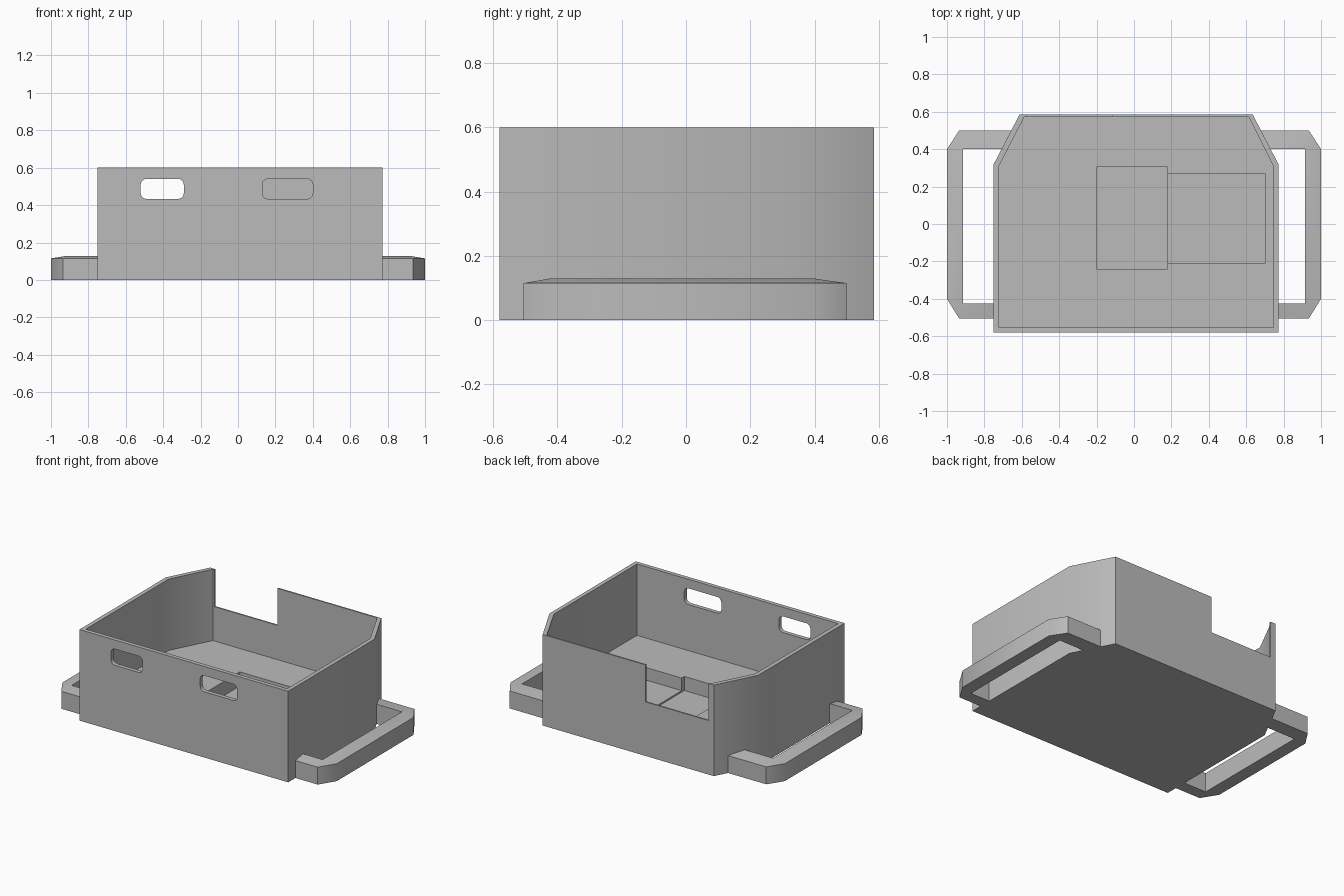
import bpy
import bmesh
import math

cube = bpy.data.objects.get("Cube")
if cube:
    bpy.data.objects.remove(cube, do_unlink=True)

grey = bpy.data.materials.new("plain grey")
grey.use_nodes = True
COLOUR = (0.5, 0.5, 0.5, 1)
grey.diffuse_color = COLOUR
grey.node_tree.nodes["Principled BSDF"].inputs["Base Color"].default_value = COLOUR


def make_object(name, bm):
    bmesh.ops.recalc_face_normals(bm, faces=bm.faces)
    mesh = bpy.data.meshes.new(name)
    bm.to_mesh(mesh)
    bm.free()
    mesh.materials.append(grey)
    obj = bpy.data.objects.new(name, mesh)
    bpy.context.collection.objects.link(obj)
    return obj


def prism(name, points, low, high, axis="z"):
    """Extrude a flat outline along z, or an (x, z) outline along y."""
    bm = bmesh.new()
    place = (lambda a, b, t: (a, b, t)) if axis == "z" else (lambda a, b, t: (a, t, b))
    lower = [bm.verts.new(place(a, b, low)) for a, b in points]
    upper = [bm.verts.new(place(a, b, high)) for a, b in points]
    bm.faces.new(lower)
    bm.faces.new(upper)
    for i in range(len(points)):
        j = (i + 1) % len(points)
        bm.faces.new((lower[i], lower[j], upper[j], upper[i]))
    return make_object(name, bm)


def rect(x0, x1, y0, y1):
    return [(x0, y0), (x1, y0), (x1, y1), (x0, y1)]


def rounded_rect(x0, x1, z0, z1, radius, steps=4):
    points = []
    centres = rect(x0 + radius, x1 - radius, z0 + radius, z1 - radius)
    for corner, (cx, cz) in enumerate(centres):
        for i in range(steps + 1):
            angle = math.pi * (1 + corner / 2 + i / steps / 2)
            points.append((cx + radius * math.cos(angle), cz + radius * math.sin(angle)))
    return points


def select_only(obj):
    bpy.ops.object.select_all(action="DESELECT")
    obj.select_set(True)
    bpy.context.view_layer.objects.active = obj


def smooth(obj):
    select_only(obj)
    bpy.ops.object.shade_smooth_by_angle(angle=math.radians(35))


def cut(obj, cutter):
    cutter.hide_render = True
    mod = obj.modifiers.new("cut", "BOOLEAN")
    mod.operation = "DIFFERENCE"
    mod.solver = "EXACT"
    mod.object = cutter
    select_only(obj)
    bpy.ops.object.modifier_apply(modifier=mod.name)
    bpy.data.objects.remove(cutter, do_unlink=True)


# Open tray with two slanted rear corners
FLOOR, TOP = 0.13, 0.6
outer = [(-0.75, -0.58), (0.772, -0.58), (0.772, 0.32), (0.635, 0.585), (-0.612, 0.585), (-0.75, 0.32)]
inner = [(-0.722, -0.553), (0.745, -0.553), (0.745, 0.31), (0.612, 0.575), (-0.585, 0.575), (-0.722, 0.31)]
tray = prism("tray", outer, 0, TOP)
cut(tray, prism("cavity", inner, FLOOR, TOP + 0.2))

# Stepped pocket in the floor
cut(tray, prism("deep_pocket", rect(-0.2, 0.18, -0.24, 0.305), 0.037, FLOOR + 0.1))
cut(tray, prism("shallow_pocket", rect(0.17, 0.7, -0.212, 0.27), 0.047, FLOOR + 0.1))

# Rounded slots in the front wall
for x0, x1 in ((-0.52, -0.29), (0.13, 0.4)):
    cut(tray, prism("slot", rounded_rect(x0, x1, 0.433, 0.54, 0.03), -0.7, -0.5, axis="y"))

# Notch in the thin rear wall
cut(tray, prism("notch", rect(-0.575, -0.115, 0.356, TOP + 0.2), 0.56, 0.7, axis="y"))
smooth(tray)


def handle(name, side, shift):
    """Side grip whose top slopes up from its outer rim to its opening."""
    front, rear_out, rear_in = 0.76 - shift, 0.67 - shift, 0.715 - shift
    rim = [(front, -0.505), (0.935, -0.505), (1, -0.4), (1, 0.4), (0.935, 0.5), (rear_out, 0.5)]
    gap_front, gap_rear = (0.915, -0.425), (0.915, 0.4)
    gap = [(front, -0.425), gap_front, gap_front, gap_rear, gap_rear, (rear_in, 0.4)]
    bm = bmesh.new()
    sections = []
    for (ox, oy), (ix, iy) in zip(rim, gap):
        corners = ((ox, oy, 0), (ox, oy, 0.115), (ix, iy, 0.129), (ix, iy, 0))
        sections.append([bm.verts.new((side * x, y, z)) for x, y, z in corners])
    for a, b in zip(sections, sections[1:]):
        for i in range(4):
            j = (i + 1) % 4
            bm.faces.new((a[i], a[j], b[j], b[i]))
    bm.faces.new(sections[0])
    bm.faces.new(sections[-1])
    bmesh.ops.remove_doubles(bm, verts=bm.verts, dist=0.0001)
    smooth(make_object(name, bm))


handle("left_handle", 1, 0)
handle("right_handle", -1, 0.022)
